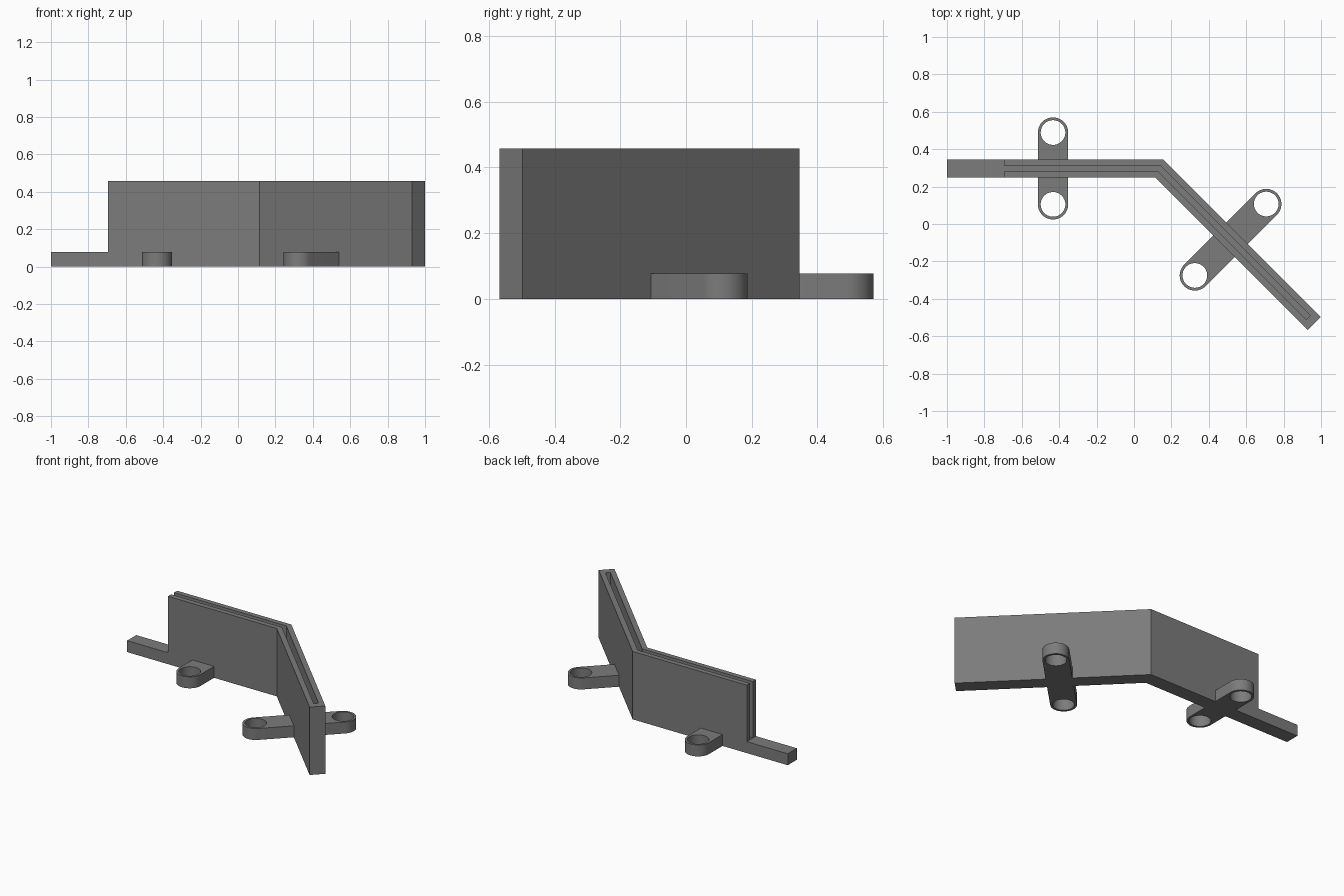
import bpy
import bmesh
import math
from mathutils import Vector

cube = bpy.data.objects.get("Cube")
if cube:
    bpy.data.objects.remove(cube, do_unlink=True)

grey = bpy.data.materials.new("dark grey")
grey.use_nodes = True
colour = (0.2, 0.2, 0.2, 1)
grey.diffuse_color = colour
grey.node_tree.nodes["Principled BSDF"].inputs["Base Color"].default_value = colour

BASE, TOP = 0.077, 0.457
HALF = 0.0487                      # half the wall thickness
BEND = Vector((0.135, 0.297))      # wall centre line at the corner
ALONG = Vector((1, -1)).normalized()
ACROSS = Vector((1, 1)).normalized()
LENGTH = 1.173                     # slanted leg


def prism(name, outline, z0, z1):
    """Extrude a flat outline between two heights."""
    bm = bmesh.new()
    face = bm.faces.new([bm.verts.new((p[0], p[1], z0)) for p in outline])
    top = bmesh.ops.extrude_face_region(bm, geom=[face])
    verts = [g for g in top["geom"] if isinstance(g, bmesh.types.BMVert)]
    bmesh.ops.translate(bm, verts=verts, vec=(0, 0, z1 - z0))
    bmesh.ops.recalc_face_normals(bm, faces=bm.faces[:])
    mesh = bpy.data.meshes.new(name)
    bm.to_mesh(mesh)
    bm.free()
    mesh.materials.append(grey)
    obj = bpy.data.objects.new(name, mesh)
    bpy.context.collection.objects.link(obj)
    return obj


def cut(obj, cutter):
    """Subtract a cutter, bake the result and remove the cutter."""
    mod = obj.modifiers.new("cut", "BOOLEAN")
    mod.operation, mod.solver, mod.object = "DIFFERENCE", "EXACT", cutter
    deps = bpy.context.evaluated_depsgraph_get()
    mesh = bpy.data.meshes.new_from_object(obj.evaluated_get(deps))
    obj.modifiers.clear()
    obj.data = mesh
    bpy.data.objects.remove(cutter, do_unlink=True)


def bent_strip(start_x, length, half):
    """Outline of a strip that follows the bent wall with a mitred corner."""
    mitre = Vector((half * math.tan(math.pi / 8), half))
    end = BEND + ALONG * length
    return [(start_x, BEND.y - half), BEND - mitre, end - ACROSS * half,
            end + ACROSS * half, BEND + mitre, (start_x, BEND.y + half)]


def arc(centre, radius, start, sweep, steps):
    return [centre + radius * Vector((math.cos(a), math.sin(a)))
            for a in (start + sweep * i / steps for i in range(steps + 1))]


# Bent wall with a low tail at one end and a narrow slot along its top
wall = prism("bent_wall", bent_strip(-1, LENGTH, HALF), 0, TOP)
notch = [(-1.1, 0), (-0.695, 0), (-0.695, 0.6), (-1.1, 0.6)]
cut(wall, prism("notch_cutter", notch, BASE, 0.6))
cut(wall, prism("slot_cutter", bent_strip(-0.75, LENGTH - 0.047, 0.015), BASE + 0.002, 0.6))


def mounting_tab(name, root, direction, reach):
    """Round-ended tab with a through hole, growing out of the wall."""
    angle = math.atan2(direction.y, direction.x)
    side = Vector((-direction.y, direction.x)) * 0.081
    inner = root + direction * (HALF - 0.003)
    eye = root + direction * reach
    outline = [inner + side, inner - side]
    outline += arc(eye, 0.081, angle - math.pi / 2, math.pi, 24)
    tab = prism(name, outline, 0, BASE)
    hole = arc(eye, 0.066, 0, math.tau, 48)[:-1]
    cut(tab, prism("hole_cutter", hole, -0.1, 0.2))
    bpy.ops.object.select_all(action="DESELECT")
    tab.select_set(True)
    bpy.context.view_layer.objects.active = tab
    bpy.ops.object.shade_smooth_by_angle(angle=math.radians(30))


# Pairs of tabs on both sides of each wall leg
legs = (("straight", Vector((-0.433, BEND.y)), Vector((0, 1)), 0.192),
        ("slanted", BEND + ALONG * 0.539, ACROSS, 0.27))
for leg, root, direction, reach in legs:
    mounting_tab(leg + "_back_tab", root, direction, reach)
    mounting_tab(leg + "_front_tab", root, -direction, reach)
